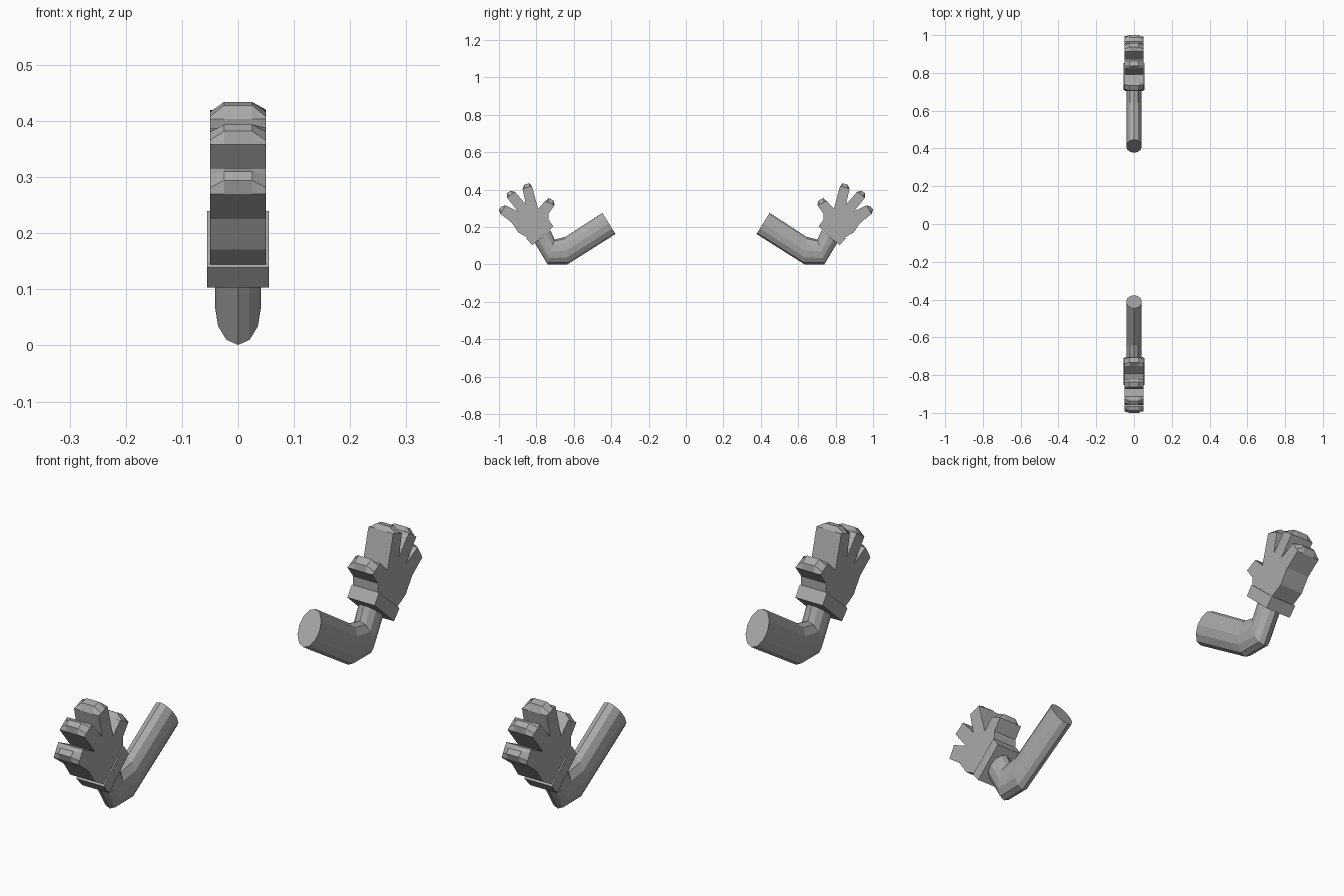
import bpy, bmesh, math
from mathutils import Vector

if "Cube" in bpy.data.objects:
    bpy.data.objects.remove(bpy.data.objects["Cube"])

grey = bpy.data.materials.new("plain grey")
grey.diffuse_color = (0.4, 0.4, 0.4, 1)
grey.use_nodes = True
grey.node_tree.nodes["Principled BSDF"].inputs["Base Color"].default_value = grey.diffuse_color


def finish(bm, name):
    bmesh.ops.recalc_face_normals(bm, faces=bm.faces)
    me = bpy.data.meshes.new(name)
    bm.to_mesh(me)
    bm.free()
    me.materials.append(grey)
    ob = bpy.data.objects.new(name, me)
    bpy.context.collection.objects.link(ob)


def loft(rings, name):
    """Join matching closed rings of points and cap both ends."""
    bm = bmesh.new()
    vs = [[bm.verts.new(p) for p in r] for r in rings]
    n = len(vs[0])
    for a, b in zip(vs, vs[1:]):
        for i in range(n):
            j = (i + 1) % n
            bm.faces.new((a[i], a[j], b[j], b[i]))
    bm.faces.new(vs[0])
    bm.faces.new(vs[-1])
    finish(bm, name)


# arm sections in the y-z plane: outer point, inner point
ARM = [((-.377, .163), (-.447, .276)), ((-.634, .001), (-.644, .148)),
       ((-.740, .001), (-.703, .134)), ((-.808, .115), (-.725, .183))]

# finger ends: side corner, tip, tip, side corner
FINGERS = [
    [(-.992, .270), (-1.0, .294), (-.987, .310), (-.965, .316)],
    [(-.957, .358), (-.957, .382), (-.938, .394), (-.914, .388)],
    [(-.874, .404), (-.864, .428), (-.837, .434), (-.824, .420)],
    [(-.751, .340), (-.733, .355), (-.706, .340), (-.703, .316)]]
VALLEYS = [(-.898, .283), (-.856, .321), (-.791, .299)]
HEEL = [(-.735, .273), (-.735, .225), (-.84, .14), (-.896, .171), (-.933, .225)]
CUFF = [(-.853, .139), (-.821, .103), (-.709, .203), (-.735, .240)]


def hand_outlines():
    full, blunt = [], []
    for i, f in enumerate(FINGERS):
        b0, b1 = Vector(f[0]), Vector(f[3])
        full += f
        # on the flat sides the tips fall back to the line across the finger
        blunt += [b0, b0.lerp(b1, .25), b0.lerp(b1, .75), b1]
        if i < 3:
            full.append(VALLEYS[i])
            blunt.append(VALLEYS[i])
    return full + HEEL, blunt + HEEL


for side, s in (("left", 1), ("right", -1)):
    # bent twelve-sided sleeve
    rings = []
    for o, i in ARM:
        c, h = (Vector(o) + Vector(i)) / 2, (Vector(o) - Vector(i)) / 2
        ring = []
        for k in range(12):
            a = k * math.tau / 12
            p = c + h * math.cos(a)
            ring.append((.041 * math.sin(a), s * p[0], p[1]))
        rings.append(ring)
    loft(rings, side + "_arm")
    # glove with chamfered finger tips
    full, blunt = hand_outlines()
    layers = [(-.05, blunt), (-.025, full), (.025, full), (.05, blunt)]
    loft([[(x, s * p[0], p[1]) for p in o] for x, o in layers], side + "_hand")
    # cuff band
    loft([[(x, s * p[0], p[1]) for p in CUFF] for x in (-.055, .055)], side + "_cuff")
